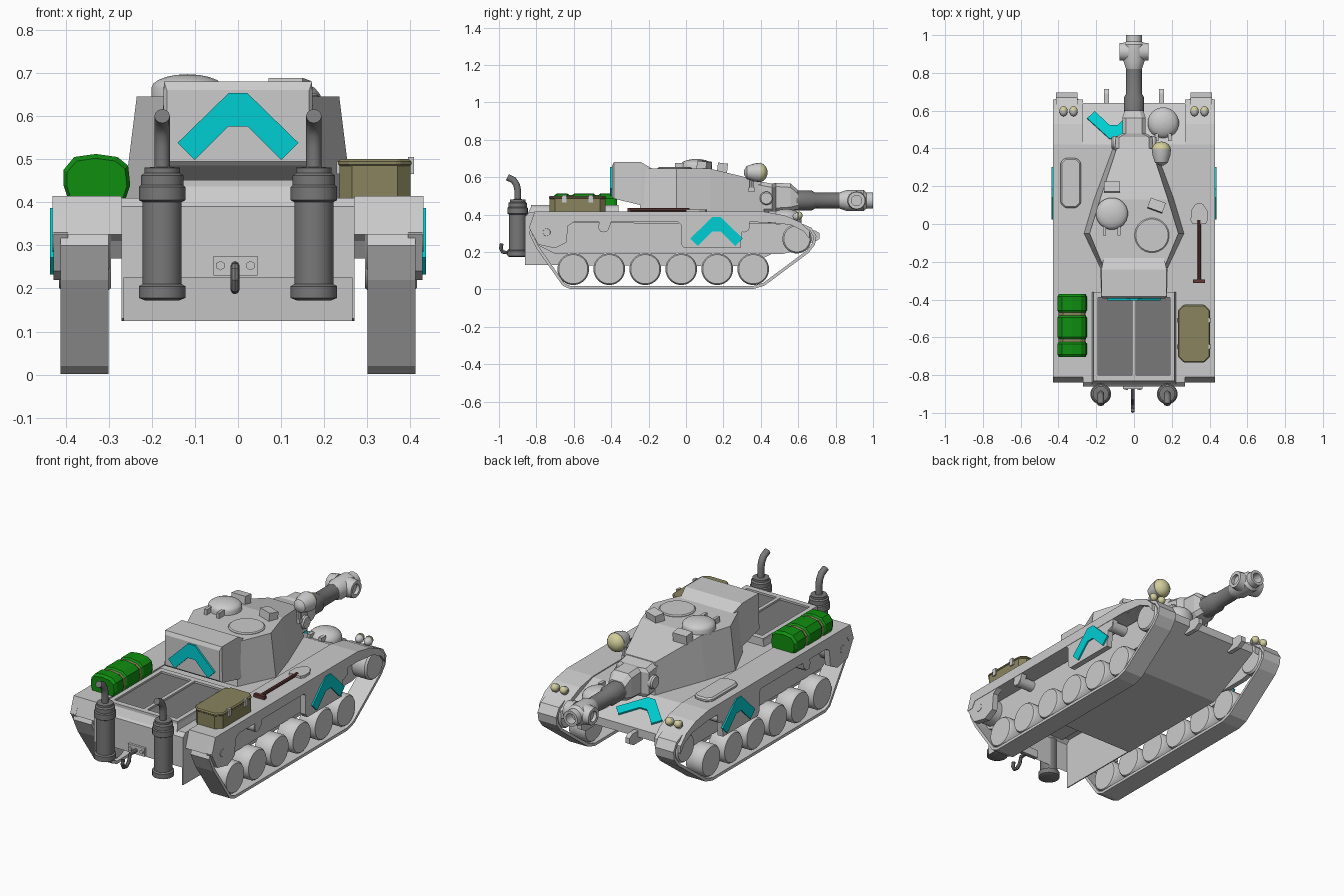
import bpy, bmesh, math
from mathutils import Vector, Matrix, Euler

if "Cube" in bpy.data.objects:
    bpy.data.objects.remove(bpy.data.objects["Cube"])

def mat(name, c):
    m = bpy.data.materials.new(name)
    m.diffuse_color = (*c, 1)
    m.use_nodes = True
    m.node_tree.nodes["Principled BSDF"].inputs["Base Color"].default_value = m.diffuse_color
    return m

CYAN, GREEN = mat("cyan", (0, .62, .65)), mat("green", (.005, .27, .005))
KHAKI, BROWN = mat("khaki", (.25, .23, .11)), mat("brown", (.12, .04, .035))
YELLOW = mat("lens_yellow", (.65, .62, .33))
DARK = mat("dark_grey", (.19, .19, .19))

def finish(bm, name, m=None, bevel=0, smooth=False):
    bmesh.ops.recalc_face_normals(bm, faces=bm.faces)
    me = bpy.data.meshes.new(name)
    bm.to_mesh(me)
    bm.free()
    ob = bpy.data.objects.new(name, me)
    bpy.context.collection.objects.link(ob)
    if m:
        me.materials.append(m)
    if bevel:
        b = ob.modifiers.new("bevel", 'BEVEL')
        b.width, b.segments = bevel, 1
    if smooth:
        bpy.ops.object.select_all(action='DESELECT')
        ob.select_set(True)
        bpy.context.view_layer.objects.active = ob
        bpy.ops.object.shade_smooth_by_angle(angle=math.radians(35))
    return ob

def loft(name, rings, m=None, bevel=0, smooth=False, caps=True, closed=True):
    bm = bmesh.new()
    vs = [[bm.verts.new(p) for p in r] for r in rings]
    n = len(vs[0])
    for a, b in zip(vs, vs[1:]):
        for i in range(n if closed else n-1):
            bm.faces.new((a[i], a[(i+1) % n], b[(i+1) % n], b[i]))
    if caps:
        bm.faces.new(vs[0])
        bm.faces.new(vs[-1])
    return finish(bm, name, m, bevel, smooth)

def prism(name, pts, a, b, axis='x', m=None, bevel=0, caps=True, closed=True):
    f = {'x': lambda p, t: (t, *p), 'y': lambda p, t: (p[0], t, p[1]), 'z': lambda p, t: (*p, t)}[axis]
    return loft(name, [[f(p, t) for p in pts] for t in (a, b)], m, bevel, caps=caps, closed=closed)

def box(name, x0, x1, y0, y1, z0, z1, m=None, bevel=0):
    return prism(name, [(x0, y0), (x1, y0), (x1, y1), (x0, y1)], z0, z1, 'z', m, bevel)

def lathe(name, prof, loc, axis='z', n=20, m=None):
    # prof: (radius, distance along axis)
    f = {'x': lambda u, v, t: (t, u, v), 'y': lambda u, v, t: (u, t, v), 'z': lambda u, v, t: (u, v, t)}[axis]
    ang = [2*math.pi*(i+.5)/n for i in range(n)]
    return loft(name, [[Vector(loc) + Vector(f(r*math.cos(a), r*math.sin(a), t)) for a in ang]
                       for r, t in prof], m, smooth=True)

def dome(name, r, h, loc, axis='z', n=20, m=None, base=0):
    prof = [(r, -base)] if base else []
    prof += [(max(r*math.cos(a), .001), h*math.sin(a)) for a in [i*math.pi/10 for i in range(6)]]
    return lathe(name, prof, loc, axis, n, m)

def tube(name, pts, r, n=10, m=None):
    rings, pts = [], [Vector(p) for p in pts]
    for i, p in enumerate(pts):   # all paths lie in a plane of constant x
        d = (pts[min(i+1, len(pts)-1)] - pts[max(i-1, 0)]).normalized()
        u = Vector((1, 0, 0))
        v = d.cross(u)
        rings.append([p + r*(u*math.cos(t) + v*math.sin(t)) for t in [2*math.pi*k/n for k in range(n)]])
    return loft(name, rings, m, smooth=True)

# hull shell: plates wrapped around two side walls, open under the tail
HULL = [(-.86, .225), (-.86, .39), (-.84, .41), (.42, .41), (.64, .325), (.64, .28), (.33, .125), (-.36, .125)]
prism("hull_shell", HULL, -.27, .27, caps=False, closed=False)
for s in (-1, 1):
    prism("hull_side", [(-.86, .13)] + HULL[1:7], s*.264, s*.27)

# engine deck frame with two recessed grilles
loft("engine_deck", [[(sx*w, y, z) for sx, y in ((-1, -.83-o), (1, -.83-o), (1, -.36), (-1, -.36))]
                     for w, o, z in ((.225, .02, .40), (.215, 0, .437))])
for a, b in ((-.215, -.19), (-.01, .01), (.19, .215)):
    box("deck_rail", a, b, -.82, -.36, .43, .452)
for a, b in ((-.83, -.80), (-.39, -.36)):
    box("deck_crossbar", -.215, .215, a, b, .43, .452)
for s in (-1, 1):
    box("engine_grille", min(s*.01, s*.19), max(s*.01, s*.19), -.80, -.39, .43, .442, DARK)

FENDER = [(-.84, .325), (-.81, .415), (.42, .415), (.53, .395), (.61, .36), (.66, .31), (.66, .27),
          (.63, .31), (.56, .345), (.42, .36), (-.78, .36), (-.80, .325)]
SKIRT = [(-.84, .33), (-.81, .41), (.42, .41), (.53, .39), (.61, .355), (.655, .30), (.63, .34), (.55, .355),
         (.34, .36), (.335, .32), (.30, .31), (.29, .22), (-.01, .22), (-.025, .24), (-.025, .345), (-.04, .36),
         (-.40, .36), (-.41, .33), (-.43, .31), (-.46, .31), (-.465, .36), (-.60, .36), (-.63, .34),
         (-.64, .25), (-.70, .22), (-.79, .24)]
TRACK = [(-.62, .002), (.36, .002), (.42, .02), (.655, .195), (.69, .24), (.697, .285), (.67, .33),
         (.60, .36), (.40, .375), (-.75, .385), (-.815, .36), (-.84, .30), (-.80, .22), (-.66, .02)]
INNER = [(-.80, .24), (-.82, .36), (.60, .35), (.66, .29), (.64, .22), (.52, .19), (-.70, .19)]
CHEV = [(0.022, 0), (.14, -.115), (.10, -.155), (.022, -.077)]
CHEV = CHEV + [(-x, y) for x, y in reversed(CHEV)]

for s in (-1, 1):
    # running gear
    prism("fender", FENDER, s*.27, s*.43)
    prism("side_skirt", SKIRT, s*.395, s*.428)
    t = prism("track", TRACK, s*.30, s*.412, caps=False)
    t.modifiers.new("thick", 'SOLIDIFY').thickness = .016
    prism("inner_side_plate", INNER, s*.302, s*.33)
    for i in range(6):
        y = -.603 + i*.1925
        lathe("road_wheel", [(.078, s*.305), (.085, s*.315), (.085, s*.395), (.078, s*.405)], (0, y, .108), 'x', 24)
    lathe("drive_sprocket", [(.07, s*.295), (.078, s*.305), (.078, s*.405), (.07, s*.415)], (0, .593, .27), 'x', 24)
    lathe("rear_idler", [(.06, s*.298), (.07, s*.305), (.07, s*.41), (.055, s*.425)], (0, -.745, .305), 'x', 20)
    lathe("idler_cap", [(.025, s*.42), (.02, s*.43)], (0, -.745, .305), 'x', 10)
    for y in (-.44, .31):
        lathe("return_roller", [(.03, s*.31), (.03, s*.425)], (0, y, .335), 'x', 14)
    prism("side_chevron", [(.163+y, .387+z) for y, z in CHEV], s*.425, s*.436, m=CYAN)

    # headlights in pairs
    for x in (.373, .32):
        dome("headlight_shell", .023, -.03, (s*x, .60, .39), 'y', 12)
        dome("headlight_lens", .022, .022, (s*x, .602, .395), 'y', 12, YELLOW)
    # front tow lugs
    prism("tow_lug", [(.60, .25), (.68, .25), (.715, .27), (.715, .30), (.69, .315), (.60, .315)], s*.133, s*.158)

    # exhaust stacks with bent pipe
    ex = (s*.176, -.90, 0)
    lathe("exhaust_stack", [(.04, .172), (.055, .178), (.055, .205), (.046, .21), (.046, .40), (.055, .405),
                            (.055, .435), (.05, .44), (.05, .462), (.042, .468), (.042, .48), (.02, .482)], ex, n=18, m=DARK)
    tube("exhaust_pipe", [(s*.176, -.90, .46), (s*.176, -.90, .53), (s*.176, -.906, .56),
                          (s*.176, -.922, .584), (s*.176, -.955, .60)], .018, 12, DARK)

# rear towing hook
box("hook_plate", -.057, .045, -.873, -.85, .23, .275)
for x in (-.041, .029):
    lathe("hook_bolt", [(.011, -.88), (.011, -.86)], (x, 0, .253), 'y', 6)
tube("tow_hook", [(-.007, -.87, .253), (-.007, -.925, .25), (-.007, -.935, .215), (-.007, -.955, .196),
                  (-.007, -.98, .20), (-.007, -.99, .22), (-.007, -.985, .245)], .01, 8, DARK)

# turret body: (bottom x, y) and (top x, y, z) at each station
ST = [(.17, -.25, .165, -.22, .645), (.265, -.05, .235, -.05, .645), (.212, .13, .18, .13, .645),
      (.105, .42, .092, .40, .58)]
loft("turret", [[(-a, b, .405), (a, b, .405), (c, d, z), (-c, d, z)] for a, b, c, d, z in ST])
BS = [(-.395, .165, .495, .165, .66), (-.385, .175, .485, .172, .68), (-.24, .178, .45, .172, .68),
      (-.18, .178, .44, .16, .645)]
loft("turret_bustle", [[(-a, y, z0), (a, y, z0), (b, y, z1), (-b, y, z1)] for y, a, z0, b, z1 in BS])
prism("rear_chevron", [(x, .653+z) for x, z in CHEV], -.405, -.39, 'y', CYAN)

# gun and mantlet
MS = [(.38, .10, .41, .58), (.46, .098, .41, .565), (.48, .062, .415, .57), (.56, .062, .42, .565), (.60, .05, .43, .53)]
loft("gun_mantlet", [[(-w, y, a+.02), (-w+.02, y, a), (w-.02, y, a), (w, y, a+.02),
                      (w, y, b-.02), (w-.02, y, b), (-w+.02, y, b), (-w, y, b-.02)] for y, w, a, b in MS])
lathe("trunnion", [(.03, -.118), (.036, -.11), (.036, .11), (.03, .118)], (0, .43, .487), 'x', 16)
lathe("gun_barrel", [(.054, .58), (.054, .67), (.043, .69), (.042, .84)], (0, 0, .475), 'y', 14, DARK)
lathe("muzzle_brake", [(.043, .82), (.056, .86), (.056, .95), (.043, .965), (.043, 1), (.028, 1), (.028, .95)],
      (0, 0, .475), 'y', 14)
for s in (-1, 1):
    lathe("muzzle_port", [(.052, s*.03), (.046, s*.078), (.028, s*.078), (.028, s*.06)], (0, .912, .475), 'x', 14)

# roof fittings
dome("commander_cupola", .085, .032, (-.117, .055, .665), base=.03)
for x in (-.155, -.08):
    box("cupola_hinge", x-.008, x+.008, -.06, -.01, .64, .675)
lathe("roof_hatch", [(.092, .64), (.092, .648), (.086, .653)], (.095, -.06, 0), n=24)
for x, y, r, h in ((-.117, .198, 0, .675), (.12, .10, -.35, .685)):
    p = box("periscope", -.042, .042, -.027, .027, -.05, 0)
    p.matrix_world = Matrix.Translation((x, y, h)) @ Euler((-.12, 0, r)).to_matrix().to_4x4()

# searchlight
lathe("searchlight_shell", [(.012, -.065), (.035, -.05), (.048, -.01), (.052, .022)], (.145, .375, .625), 'y', 18)
dome("searchlight_lens", .05, .04, (.145, .396, .625), 'y', 18, YELLOW)
tube("searchlight_post", [(.125, .35, .53), (.125, .35, .60)], .012)
box("searchlight_arm", .07, .137, .335, .365, .52, .545)

# driver hatch and glacis chevron
dome("driver_hatch", .083, .045, (.155, .535, .385), base=.05)
for x in (.12, .19):
    box("driver_hinge", x-.009, x+.009, .44, .48, .38, .42)
c = prism("glacis_chevron", CHEV, -.006, .008, 'z', CYAN)
c.matrix_world = Matrix.Translation((-.108, .45, .40)) @ Matrix.Rotation(-.369, 4, 'X') @ Matrix.Rotation(math.pi, 4, 'Z')

# stowage on the fenders
def chamfered(x0, x1, y0, y1, k):
    return [(x0+k, y0), (x1-k, y0), (x1, y0+k), (x1, y1-k), (x1-k, y1), (x0+k, y1), (x0, y1-k), (x0, y0+k)]

prism("fender_locker", chamfered(-.39, -.28, .085, .35, .025), .41, .435, 'z', bevel=.008)
prism("stowage_box", chamfered(.235, .40, -.73, -.43, .03), .41, .487, 'z', KHAKI)
prism("stowage_lid", chamfered(.232, .403, -.733, -.427, .03), .482, .50, 'z', KHAKI, .006)
for y in (-.65, -.51):
    box("box_clasp", .395, .408, y-.012, y+.012, .465, .505)
    box("box_clasp_inner", .228, .245, y-.012, y+.012, .465, .495)
SEC = [(-.395, .41), (-.26, .41), (-.25, .44), (-.255, .485), (-.28, .505), (-.33, .512), (-.38, .505), (-.405, .475), (-.405, .44)]
def bag_ring(y, k):
    return [(-.328+(x+.328)*k, y, .41+(z-.41)*k) for x, z in SEC]
for a, b in ((-.705, -.62), (-.612, -.48), (-.472, -.37)):
    loft("canvas_roll", [bag_ring(a, .9), bag_ring(a+.014, 1), bag_ring(b-.014, 1), bag_ring(b, .9)], GREEN)
for y in (-.616, -.476):
    loft("roll_strap", [bag_ring(y-.008, .93), bag_ring(y+.008, .93)], KHAKI)

# shovel
tube("shovel_handle", [(.345, -.30, .425), (.345, .02, .425)], .009, 8, BROWN)
box("shovel_grip", .313, .377, -.312, -.293, .416, .434, BROWN)
prism("shovel_blade", [(.31, 0), (.38, 0), (.39, .02), (.388, .07), (.365, .105), (.345, .112), (.325, .105),
                       (.302, .07), (.30, .02)], .415, .428, 'z')
